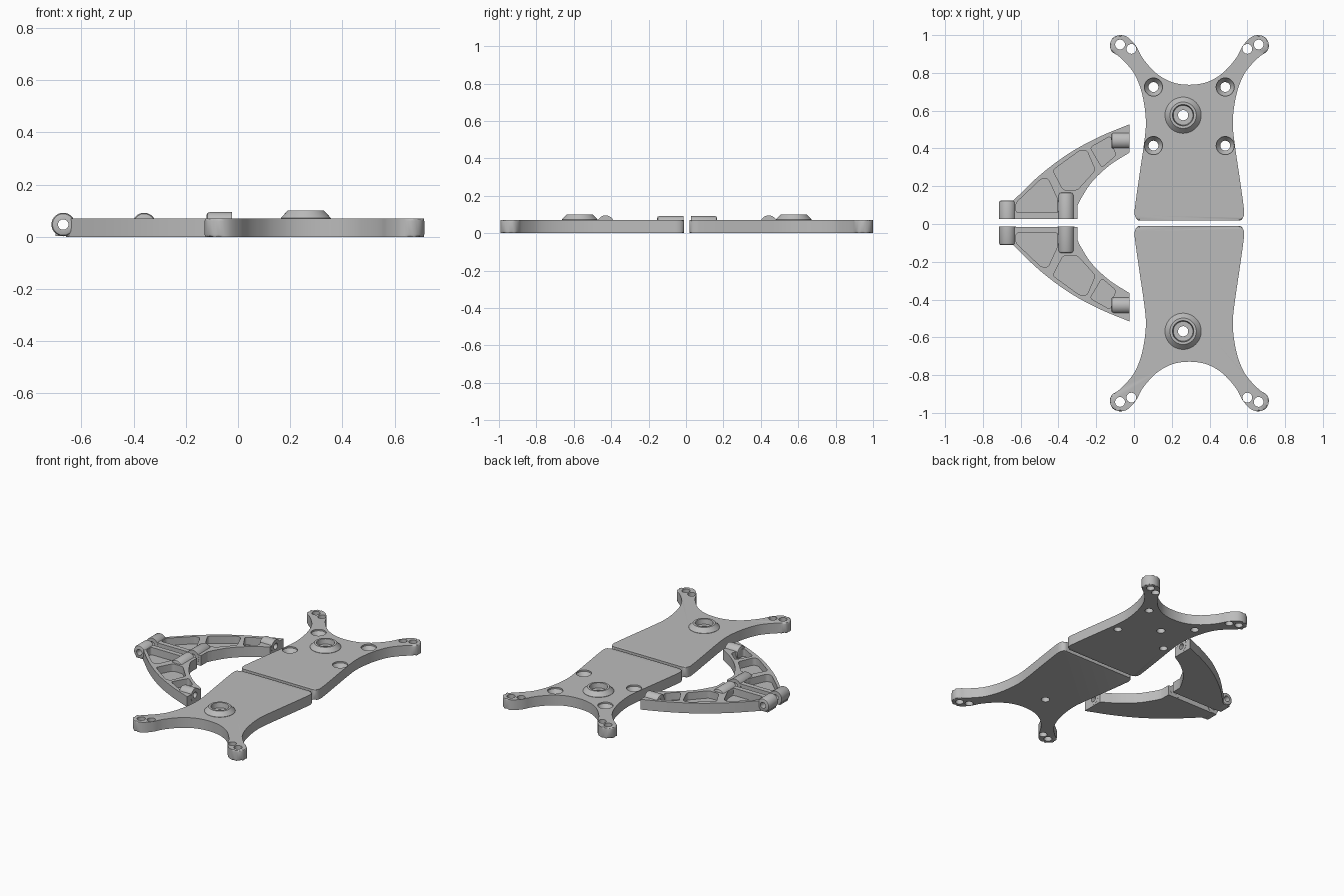
import bpy, bmesh, math
from mathutils import Matrix, Vector

if "Cube" in bpy.data.objects:
    bpy.data.objects.remove(bpy.data.objects["Cube"])

THICK = 0.07
CX = 0.293

grey = bpy.data.materials.new("plain_grey")
grey.use_nodes = True
colour = (0.5, 0.5, 0.5, 1)
grey.diffuse_color = colour
grey.node_tree.nodes["Principled BSDF"].inputs["Base Color"].default_value = colour


def spline(points, closed=False, steps=6):
    """Smooth curve through 2D points, tangents weighted by chord length."""
    p = [Vector(q) for q in points]
    n = len(p)

    def tangent(i):
        a = p[(i - 1) % n] if closed else p[max(i - 1, 0)]
        b = p[(i + 1) % n] if closed else p[min(i + 1, n - 1)]
        return (b - a) / ((b - p[i]).length + (p[i] - a).length)

    out = []
    for i in range(n if closed else n - 1):
        j = (i + 1) % n
        d = (p[j] - p[i]).length
        m0, m1 = tangent(i) * d, tangent(j) * d
        for k in range(steps):
            t = k / steps
            s = 1 - t
            out.append(p[i] * (1 + 2 * t) * s * s + m0 * t * s * s
                       + p[j] * t * t * (3 - 2 * t) - m1 * t * t * s)
    if not closed:
        out.append(p[-1])
    return [tuple(v) for v in out]


def finish(name, bm):
    bmesh.ops.recalc_face_normals(bm, faces=bm.faces)
    mesh = bpy.data.meshes.new(name)
    bm.to_mesh(mesh)
    bm.free()
    obj = bpy.data.objects.new(name, mesh)
    bpy.context.collection.objects.link(obj)
    return obj


def prism(name, outline, z0, z1, rim=0, corner=0):
    """Extruded outline with optional rounded rims or rounded vertical corners."""
    bm = bmesh.new()
    low = [bm.verts.new((x, y, z0)) for x, y in outline]
    top = [bm.verts.new((x, y, z1)) for x, y in outline]
    bm.faces.new(low[::-1])
    bm.faces.new(top)
    for i in range(len(low)):
        j = (i + 1) % len(low)
        bm.faces.new((low[i], low[j], top[j], top[i]))
    upright = [e for e in bm.edges if abs(e.verts[0].co.z - e.verts[1].co.z) > 1e-4]
    if rim:
        flat = [e for e in bm.edges if e not in set(upright)]
        bmesh.ops.bevel(bm, geom=flat, offset=rim, segments=2, profile=0.5, affect='EDGES')
    if corner:
        bmesh.ops.bevel(bm, geom=upright, offset=corner, segments=4, profile=0.5, affect='EDGES')
    return finish(name, bm)


def lathe(name, profile, matrix, sides=40):
    """Solid of revolution from (radius, height) pairs, capped at both ends."""
    bm = bmesh.new()
    rings = [[bm.verts.new((r * math.cos(a), r * math.sin(a), z))
              for a in (2 * math.pi * k / sides for k in range(sides))] for r, z in profile]
    bm.faces.new(rings[0][::-1])
    bm.faces.new(rings[-1])
    for a, b in zip(rings, rings[1:]):
        for k in range(sides):
            m = (k + 1) % sides
            bm.faces.new((a[k], a[m], b[m], b[k]))
    bm.transform(matrix)
    return finish(name, bm)


def combine(obj, other, operation):
    mod = obj.modifiers.new("combine", 'BOOLEAN')
    mod.object, mod.operation, mod.solver = other, operation, 'EXACT'
    bpy.context.view_layer.update()
    graph = bpy.context.evaluated_depsgraph_get()
    mesh = bpy.data.meshes.new_from_object(obj.evaluated_get(graph))
    obj.modifiers.clear()
    obj.data = mesh
    bpy.data.objects.remove(other)


def complete(obj, mirror_about=None):
    """Optionally reflect front to back, then colour and shade."""
    if mirror_about is not None:
        obj.data.transform(Matrix.Translation((0, 2 * mirror_about, 0)) @ Matrix.Diagonal((1, -1, 1, 1)))
        obj.data.flip_normals()
    obj.data.materials.clear()
    obj.data.materials.append(grey)
    for f in obj.data.polygons:
        f.material_index = 0
    bpy.ops.object.select_all(action='DESELECT')
    obj.select_set(True)
    bpy.context.view_layer.objects.active = obj
    bpy.ops.object.shade_smooth_by_angle(angle=math.radians(35))


def at(x, y, z=0):
    return Matrix.Translation((x, y, z))


# Deck plate: waisted body with two eared horns
def deck(name, with_screws):
    half = [(.25, .018), (.272, .02), (.287, .04), (.29, .07), (.264, .26), (.238, .44),
            (.23, .53), (.237, .62), (.256, .71), (.288, .79), (.325, .84), (.375, .889),
            (.41, .913), (.421, .947), (.405, .985), (.367, 1.0), (.325, .988),
            (.281, .94), (.255, .89), (.217, .84), (.165, .79), (.09, .75)]
    ring = half + [(0, .737)] + [(-x, y) for x, y in reversed(half)]
    outline = [(x + CX, y) for x, y in spline(ring, closed=True, steps=4)]
    plate = prism(name, outline, 0, THICK, rim=.009)
    # Raised conical boss with a stepped bore
    boss_at = at(.26, .576)
    combine(plate, lathe("boss", [(.096, .04), (.096, .072), (.07, .1)], boss_at), 'UNION')
    combine(plate, lathe("boss_bore", [(.027, -.02), (.027, .065), (.052, .066), (.059, .12)], boss_at), 'DIFFERENCE')
    # Ear holes
    for side in (-1, 1):
        for x, y in ((.367, .95), (.307, .927)):
            hole = lathe("ear_hole", [(.026, -.02), (.026, .1)], at(CX + side * x, y), 24)
            combine(plate, hole, 'DIFFERENCE')
    # Countersunk screw holes
    if with_screws:
        for x in (CX - .19, CX + .19):
            for y in (.725, .415):
                sink = [(.026, -.02), (.026, .03), (.048, .06), (.048, .1)]
                combine(plate, lathe("screw_hole", sink, at(x, y), 32), 'DIFFERENCE')
    return plate


# Swept arm: pocketed tray with pivot barrels
def arm(name):
    inner = spline([(-.3, .095), (-.283, .13), (-.225, .22), (-.13, .31), (-.024, .378)])
    outer = spline([(-.024, .528), (-.18, .463), (-.341, .376), (-.5, .257), (-.643, .12)])
    outline = [(-.66, .027), (-.3, .027)] + inner + outer + [(-.66, .1)]
    body = prism(name, outline, 0, THICK)
    pockets = (
        [(-.625, .06), (-.4, .06), (-.4, .12), (-.455, .24), (-.49, .24), (-.625, .112)],
        [(-.375, .18), (-.3, .18), (-.205, .285), (-.25, .39), (-.285, .39), (-.43, .285)],
        [(-.17, .3), (-.095, .365), (-.11, .4), (-.125, .465), (-.232, .405)],
    )
    for p in pockets:
        combine(body, prism("pocket", p, .02, .12, corner=.014), 'DIFFERENCE')
    # Foot under the outer barrel
    foot = [(-.7, .028), (-.64, .028), (-.64, .115), (-.7, .115)]
    combine(body, prism("foot", foot, .003, .04), 'UNION')
    # Barrels: position, turn, length, bore depth
    along_y = Matrix.Rotation(math.radians(-90), 4, 'X')
    inward = Matrix.Rotation(math.radians(-90), 4, 'Y')
    barrels = (
        (at(-.67, .026, .047) @ along_y, .098, .2),
        (at(-.36, .026, .047) @ along_y, .14, .11),
        (at(-.023, .442, .05) @ inward, .097, .08),
    )
    for place, length, _ in barrels:
        shape = [(.045, 0), (.045, length - .012), (.041, length - .003), (.034, length)]
        combine(body, lathe("barrel", shape, place), 'UNION')
    for place, _, depth in barrels:
        combine(body, lathe("bore", [(.02, -.02), (.02, depth)], place, 24), 'DIFFERENCE')
    return body


complete(deck("back_deck_plate", True))
complete(deck("front_deck_plate", False), .004)
complete(arm("back_arm"))
complete(arm("front_arm"), .006)
